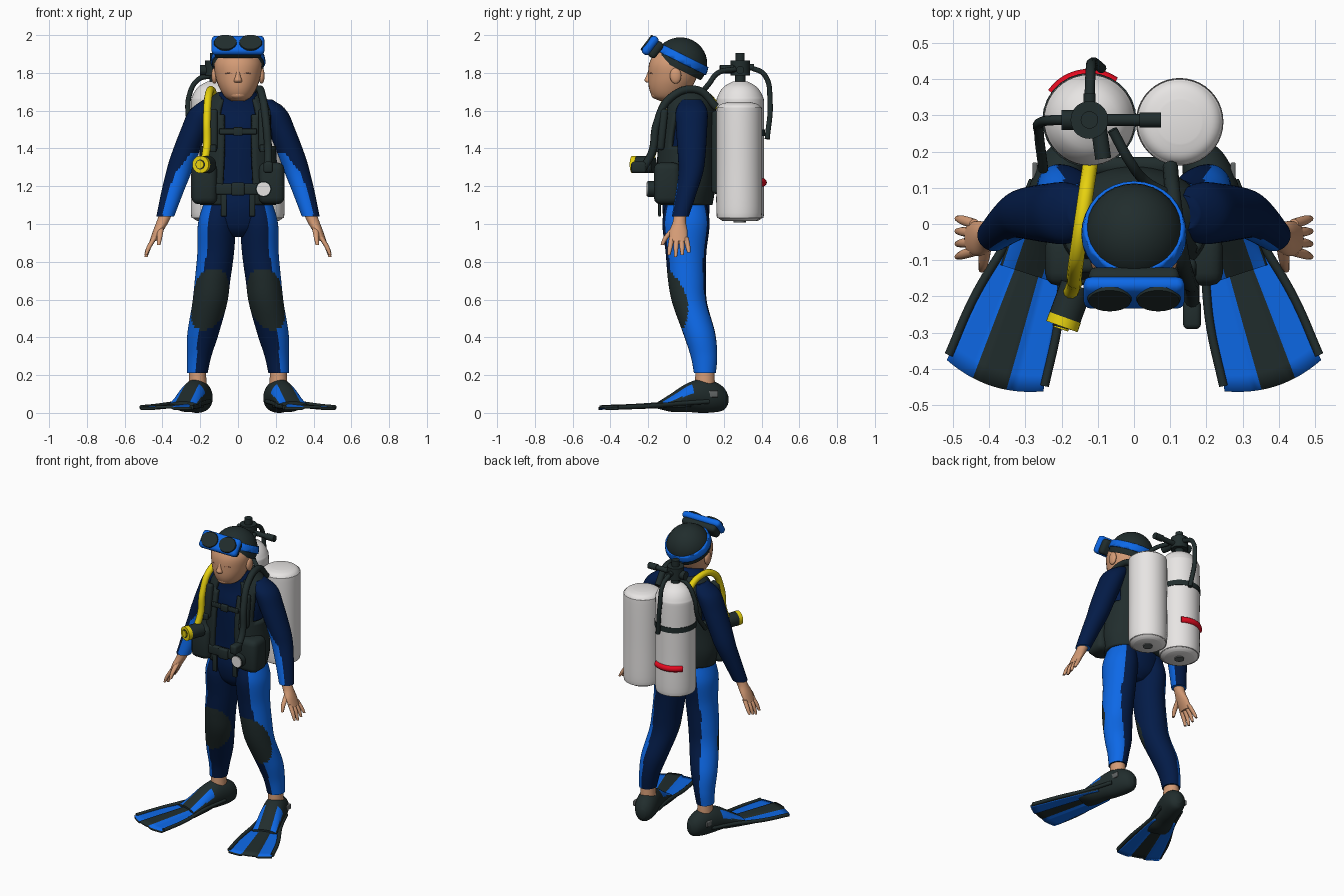
import bpy, bmesh
from math import sin, cos, pi, radians
from mathutils import Matrix, Vector

if "Cube" in bpy.data.objects:
    bpy.data.objects.remove(bpy.data.objects["Cube"])


def material(name, rgb):
    m = bpy.data.materials.new(name)
    m.use_nodes = True
    m.diffuse_color = (*rgb, 1)
    m.node_tree.nodes["Principled BSDF"].inputs["Base Color"].default_value = (*rgb, 1)
    return m


SKIN = material("skin", (.66, .33, .18))
NAVY = material("navy neoprene", (.001, .011, .064))
BLUE = material("bright blue", (.004, .14, .8))
DARK = material("charcoal rubber", (.015, .026, .026))
WHITE = material("tank white", (.8, .78, .77))
YELLOW = material("yellow", (.85, .68, .005))
RED = material("red", (.78, .003, .014))
GREY = material("steel grey", (.12, .13, .13))
LIP = material("lip brown", (.3, .12, .07))
T = Matrix.Translation
SIDES = ((1, "left"), (-1, "right"))


def finish(name, bm, mats, rule=None, xf=None):
    bmesh.ops.recalc_face_normals(bm, faces=bm.faces)
    for f in bm.faces:
        f.smooth = True
        if rule:
            f.material_index = rule(f.calc_center_median(), f.normal)
    if xf:
        bm.transform(xf)
    me = bpy.data.meshes.new(name)
    bm.to_mesh(me)
    bm.free()
    for m in mats:
        me.materials.append(m)
    ob = bpy.data.objects.new(name, me)
    bpy.context.collection.objects.link(ob)
    return ob


def spline(secs, steps):
    out = []
    for i in range(len(secs) - 1):
        a, b, c, d = (secs[min(max(i + k, 0), len(secs) - 1)] for k in (-1, 0, 1, 2))
        for j in range(steps):
            t = j / steps
            out.append([.5 * (2 * q + (r - p) * t + (2 * p - 5 * q + 4 * r - s) * t * t
                        + (3 * q - p - 3 * r + s) * t ** 3) for p, q, r, s in zip(a, b, c, d)])
    return out + [list(secs[-1])]


def loft(name, secs, mats, rule=None, n=32, steps=5, xf=None, drop=None):
    """Stack of ellipses, each (x, y, z, radius x, radius y)."""
    bm = bmesh.new()
    rings = [[bm.verts.new((x + rx * cos(2 * pi * k / n), y + ry * sin(2 * pi * k / n), z))
              for k in range(n)] for x, y, z, rx, ry in spline(secs, steps)]
    for a, b in zip(rings, rings[1:]):
        for k in range(n):
            bm.faces.new((a[k], a[(k + 1) % n], b[(k + 1) % n], b[k]))
    if drop:
        bmesh.ops.delete(bm, geom=[f for f in bm.faces if drop(f.calc_center_median())], context='FACES')
    else:
        bm.faces.new(rings[0])
        bm.faces.new(rings[-1])
    return finish(name, bm, mats, rule, xf)


def ball(name, loc, size, mat, cuts=()):
    bm = bmesh.new()
    bmesh.ops.create_uvsphere(bm, u_segments=32, v_segments=20, radius=1)
    bm.transform(T(loc) @ Matrix.Diagonal((*size, 1)))
    for co, no in cuts:
        bmesh.ops.bisect_plane(bm, geom=bm.verts[:] + bm.edges[:] + bm.faces[:],
                               plane_co=co, plane_no=no, clear_inner=True)
    return finish(name, bm, [mat])


def box(name, loc, size, mat, bevel=.012, rot=0):
    bm = bmesh.new()
    bmesh.ops.create_cube(bm, size=1)
    bm.transform(Matrix.Diagonal((*size, 1)))
    bmesh.ops.bevel(bm, geom=bm.edges[:], offset=bevel, segments=3, affect='EDGES', profile=.5)
    return finish(name, bm, [mat], xf=T(loc) @ Matrix.Rotation(rot, 4, 'X'))


def cyl(name, p, q, r, mat):
    p, q = Vector(p), Vector(q)
    bm = bmesh.new()
    bmesh.ops.create_cone(bm, cap_ends=True, segments=28, radius1=r, radius2=r, depth=(q - p).length)
    return finish(name, bm, [mat], xf=T((p + q) / 2) @ (q - p).to_track_quat('Z', 'Y').to_matrix().to_4x4())


def hose(name, pts, r, mat):
    cu = bpy.data.curves.new(name, 'CURVE')
    cu.dimensions = '3D'
    cu.bevel_depth, cu.bevel_resolution, cu.use_fill_caps = r, 3, True
    sp = cu.splines.new('BEZIER')
    sp.bezier_points.add(len(pts) - 1)
    for b, p in zip(sp.bezier_points, pts):
        b.co, b.handle_left_type, b.handle_right_type = p, 'AUTO', 'AUTO'
    cu.materials.append(mat)
    bpy.context.collection.objects.link(bpy.data.objects.new(name, cu))


# Wetsuit body
loft("torso", [(0, 0, .93, .05, .06), (0, 0, .98, .155, .105), (0, 0, 1.08, .186, .125), (0, 0, 1.2, .165, .115),
               (0, 0, 1.35, .165, .12), (0, .01, 1.5, .185, .13), (0, .02, 1.6, .18, .12),
               (0, 0, 1.67, .12, .1), (0, -.04, 1.71, .085, .08), (0, -.045, 1.74, .08, .075)],
     [NAVY, BLUE], lambda c, n: int(c.z < 1.12 and abs(c.x) > .15))

for s, side in SIDES:
    # Legs with outer panels and oval knee pads
    def leg_rule(c, n, s=s):
        if n.y < -.12 - 32 * (c.z - .6) ** 2:
            return 2
        return int(n.x * s > min(.55, max(.25, c.z - .2)))
    loft(side + "_leg", [(s * .1, 0, 1.1, .085, .11), (s * .112, 0, 1.0, .1, .125), (s * .118, 0, .85, .097, .108),
                         (s * .135, .005, .7, .094, .1), (s * .15, .02, .58, .092, .092),
                         (s * .185, .07, .42, .083, .085), (s * .205, .095, .3, .064, .07),
                         (s * .215, .1, .21, .054, .058)], [NAVY, BLUE, DARK], leg_rule, n=64, steps=10)
    loft(side + "_ankle", [(s * .215, .1, .25, .042, .048), (s * .213, .1, .12, .05, .055)], [SKIN])

    # Arms and hands
    loft(side + "_arm", [(s * .13, .03, 1.66, .05, .05), (s * .185, .03, 1.6, .072, .083), (s * .23, .03, 1.5, .073, .082),
                         (s * .285, .03, 1.36, .071, .073), (s * .315, .025, 1.27, .067, .065),
                         (s * .35, 0, 1.16, .058, .055), (s * .385, -.03, 1.04, .047, .045)], [NAVY, BLUE],
         lambda c, n, s=s: int(c.z < 1.38 - max(0, n.x * s + .5) * .15 and n.x * s < .3 and n.y < .45), n=48, steps=8)
    loft(side + "_palm", [(s * .38, -.03, 1.06, .034, .034), (s * .4, -.035, 1.01, .032, .035),
                          (s * .425, -.04, .96, .026, .048), (s * .45, -.04, .91, .018, .045)], [SKIN])
    for k in range(4):
        y = -.075 + k * .025
        tip = .825 + .012 * abs(k - 1)
        loft(f"{side}_finger_{k + 1}", [(s * .44, y, .93, .014, .014), (s * .47, y * 1.25 + .01, .88, .013, .013),
                                        (s * .487, y * 1.4 + .015, tip, .008, .008)], [SKIN], n=12)
    loft(side + "_thumb", [(s * .41, -.06, .98, .018, .018), (s * .415, -.105, .93, .014, .015),
                           (s * .42, -.125, .89, .009, .009)], [SKIN], n=12)

    # Swim fins: foot pocket, blade and side rails
    fin = T((s * .215, .1, 0)) @ Matrix.Rotation(s * radians(18), 4, 'Z')
    loft(side + "_fin_foot_pocket", [(0, .07, -.125, .02, .03), (0, .075, -.1, .05, .062), (0, .085, -.05, .067, .082),
                                     (0, .09, .02, .072, .09), (0, .08, .1, .074, .075), (0, .055, .18, .078, .05),
                                     (0, .04, .25, .08, .02)], [DARK, BLUE],
         lambda c, n: int(c.z > .09 and n.y > -.1 and .45 < abs(c.x) / .08 < .9), n=48,
         xf=fin @ Matrix.Rotation(pi / 2, 4, 'X'))
    bm = bmesh.new()
    grid = []
    for i in range(11):
        t = i / 10
        grid.append([bm.verts.new((u / 10 * (.07 + .07 * t ** .8), -.1 - t * (.475 - .03 * (u / 10) ** 2),
                                   .045 - .015 * t + (.008 if abs(u) < 4 else 0))) for u in range(-10, 11)])
    for a, b in zip(grid, grid[1:]):
        for j in range(20):
            bm.faces.new((a[j], a[j + 1], b[j + 1], b[j]))

    def blade_rule(c, n, s=s):
        u = s * c.x / (.07 + .07 * max(0, (-c.y - .1) / .46) ** .8)
        return int(not -.25 < u < .42 and abs(u) < .97)
    blade = finish(side + "_fin_blade", bm, [DARK, BLUE], blade_rule, fin)
    rim = blade.modifiers.new("thickness", 'SOLIDIFY')
    rim.thickness, rim.material_offset_rim = .014, -1
    for e in (-1, 1):
        hose(f"{side}_fin_rail_{'outer' if e == s else 'inner'}",
             [fin @ Vector(p) for p in ((e * .066, 0, .06), (e * .08, -.16, .05), (e * .122, -.36, .036), (e * .139, -.53, .03))],
             .012, DARK)
    box(side + "_heel_buckle", fin @ Vector((s * .068, .02, .1)), (.014, .06, .035), GREY, .005)

# Head
loft("head", [(0, -.1, 1.652, .035, .04), (0, -.095, 1.672, .068, .08), (0, -.085, 1.715, .096, .11),
              (0, -.072, 1.775, .118, .128), (0, -.065, 1.85, .126, .13), (0, -.05, 1.92, .1, .11)], [SKIN])
loft("nose", [(0, -.195, 1.75, .02, .016), (0, -.2, 1.762, .021, .02), (0, -.196, 1.785, .013, .014),
              (0, -.185, 1.82, .01, .012)], [SKIN], n=16)
ball("chin", (0, -.15, 1.685), (.045, .035, .025), SKIN)
hose("mouth", [(-.035, -.182, 1.727), (0, -.193, 1.722), (.035, -.182, 1.727)], .003, LIP)
for s, side in SIDES:
    ball(side + "_ear", (s * .125, -.055, 1.785), (.016, .03, .042), SKIN)
    hose(side + "_eye_line", [(s * .03, -.194, 1.795), (s * .05, -.188, 1.8), (s * .07, -.178, 1.795)], .002, LIP)

# Hood, mask strap and mask
slope = Vector((0, .45, .9)).normalized()
ball("hood", (0, -.03, 1.85), (.137, .142, .138), DARK, [((0, -.03, 1.815), slope)])
strap = ball("mask_strap", (0, -.03, 1.85), (.146, .15, .145), BLUE,
             [((0, -.03, 1.855), slope), ((0, -.03, 1.905), -slope)])
strap.modifiers.new("thickness", 'SOLIDIFY').thickness = .014
tilt = radians(-37)
face = T((0, -.18, 1.938)) @ Matrix.Rotation(tilt, 4, 'X')
box("mask_frame", face @ Vector((0, -.012, 0)), (.28, .046, .115), BLUE, .022, tilt)
box("mask_skirt", face @ Vector((0, .024, 0)), (.25, .05, .098), DARK, .02, tilt)
for s, side in SIDES:
    bm = bmesh.new()
    bmesh.ops.create_cone(bm, cap_ends=True, segments=36, radius1=1, radius2=.94, depth=1)
    bm.transform(Matrix.Diagonal((.062, .051, .01, 1)))
    finish(side + "_lens", bm, [DARK], xf=face @ T((s * .067, -.036, .001)) @ Matrix.Rotation(pi / 2, 4, 'X'))

# Buoyancy vest, open at the front with arm holes
vest = loft("vest", [(0, -.005, 1.1, .2, .145), (0, -.005, 1.2, .218, .16), (0, -.005, 1.34, .205, .16),
                     (0, 0, 1.46, .2, .155), (0, .015, 1.58, .2, .145), (0, .02, 1.65, .165, .125),
                     (0, .02, 1.7, .105, .09)], [DARK], n=48,
            drop=lambda c: (c.y < 0 and abs(c.x) < .088) or (c.z > 1.42 and abs(c.x) > .175))
vest.modifiers.new("thickness", 'SOLIDIFY').thickness = .022
box("back_plate", (0, .16, 1.38), (.24, .05, .44), DARK, .02)
box("chest_strap", (0, -.137, 1.49), (.2, .016, .03), DARK, .005)
box("chest_buckle", (0, -.145, 1.49), (.05, .02, .045), DARK, .006)
box("waist_belt", (0, -.14, 1.185), (.24, .03, .06), DARK, .01)
box("waist_buckle", (0, -.155, 1.185), (.07, .03, .07), DARK, .01)
for s, side in SIDES:
    box(side + "_vest_pocket", (s * .178, -.1, 1.215), (.135, .14, .22), DARK, .035)
    box(side + "_shoulder_pad", (s * .14, -.125, 1.5), (.065, .04, .22), DARK, .016, radians(-6))
    box(side + "_hanging_strap", (s * .075, -.14, 1.1), (.03, .014, .12), DARK, .005)
    box(side + "_shoulder_buckle", (s * .14, -.155, 1.4), (.05, .02, .04), DARK, .006)

# Air tanks, one with a flat shoulder and one with a dome
for name, x, y, r, top, shoulder in (("plain_tank", .126, .282, .12, 1.645, ((.06, 1), (.03, .96), (.01, .8), (0, .5))),
                                     ("regulator_tank", -.123, .287, .126, 1.755, ((.14, 1), (.08, .95), (.03, .7), (0, .3)))):
    loft(name, [(x, y, z, k * r, k * r) for z, k in
                [(1.015, .72), (1.03, .9), (1.06, 1), (1.3, 1)] + [(top - d, k) for d, k in shoulder]], [WHITE], n=40)
    cyl(name + "_base_disc", (x, y, 1.008), (x, y, 1.02), .03, GREY)
tx, ty = -.123, .287
cyl("tank_band", (tx, ty, 1.465), (tx, ty, 1.5), .13, DARK)
hose("red_tag", [(tx + .119 * cos(a), ty + .119 * sin(a), 1.22) for a in (radians(55 + 15 * k) for k in range(7))],
     .022, RED)

# Valve and first stage
cyl("valve_post", (tx, ty, 1.73), (tx, ty, 1.83), .028, DARK)
cyl("first_stage", (tx, ty, 1.785), (tx, ty, 1.865), .052, DARK)
cyl("first_stage_cap", (tx, ty, 1.86), (tx, ty, 1.905), .024, DARK)
cyl("valve_bar", (-.16, ty, 1.815), (.03, ty, 1.815), .016, DARK)
cyl("valve_knob_left", (.015, ty, 1.815), (.075, ty, 1.815), .021, DARK)
cyl("valve_knob_right", (-.2, ty, 1.815), (-.155, ty, 1.815), .028, DARK)
cyl("valve_port_front", (-.085, .18, 1.82), (-.1, ty, 1.82), .022, DARK)
cyl("valve_port_back", (tx, ty, 1.83), (tx, .36, 1.83), .017, DARK)

# Hoses
hose("console_hose", [(tx, .34, 1.83), (-.12, .415, 1.79), (-.115, .445, 1.65), (-.09, .43, 1.45)], .014, DARK)
hose("shoulder_hose", [(-.14, ty, 1.785), (-.21, ty, 1.765), (-.258, .28, 1.68), (-.262, .25, 1.55),
                       (-.25, .15, 1.42)], .014, DARK)
hose("neck_hose", [(-.06, .26, 1.82), (-.01, .17, 1.8), (.03, .12, 1.74), (.1, .08, 1.69)], .014, DARK)
hose("yellow_hose", [(-.12, .17, 1.62), (-.135, .07, 1.7), (-.155, -.07, 1.685), (-.165, -.145, 1.55),
                     (-.165, -.165, 1.42), (-.175, -.19, 1.34)], .021, YELLOW)
hose("inflator_hose", [(.1, .16, 1.62), (.11, .06, 1.71), (.13, -.08, 1.67), (.15, -.155, 1.53),
                       (.16, -.18, 1.38), (.16, -.23, 1.29)], .021, DARK)
box("inflator_head", (.16, -.25, 1.3), (.05, .08, .06), DARK, .014)

# Spare regulator and pressure gauge
cyl("spare_regulator", (-.158, -.17, 1.315), (-.192, -.262, 1.315), .045, DARK)
cyl("spare_regulator_cover", (-.19, -.258, 1.315), (-.199, -.283, 1.315), .046, YELLOW)
cyl("spare_regulator_ring", (-.199, -.282, 1.315), (-.2, -.286, 1.315), .026, DARK)
cyl("spare_regulator_button", (-.2, -.284, 1.315), (-.202, -.29, 1.315), .021, YELLOW)
cyl("gauge_body", (.135, -.16, 1.185), (.135, -.205, 1.185), .042, DARK)
cyl("gauge_face", (.135, -.2, 1.185), (.135, -.21, 1.185), .036, WHITE)

# Smooth shading with sharp edges kept
bpy.ops.object.select_all(action='DESELECT')
for ob in bpy.context.collection.objects:
    if ob.type == 'MESH':
        ob.select_set(True)
        bpy.context.view_layer.objects.active = ob
bpy.ops.object.shade_smooth_by_angle(angle=radians(40))
